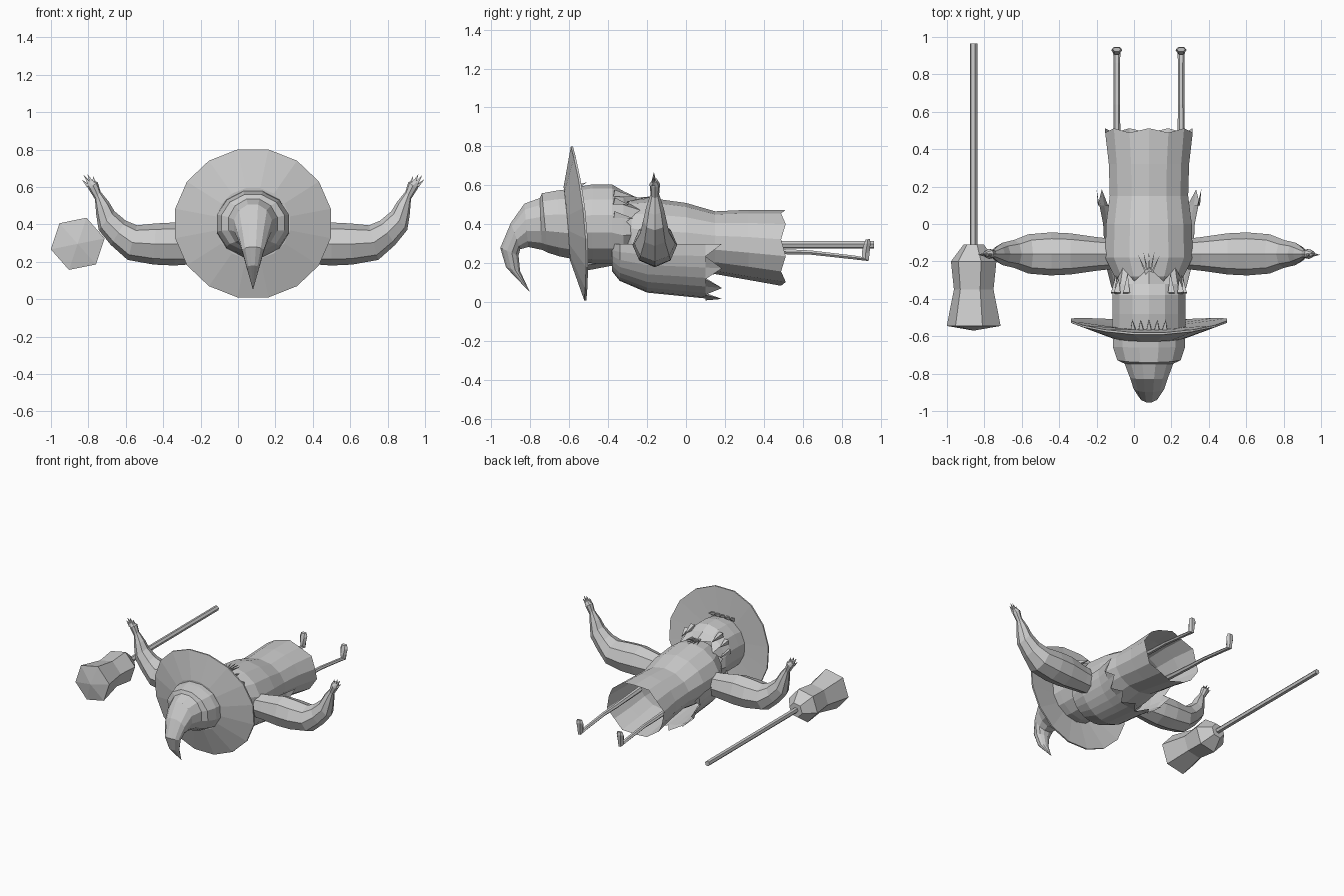
import bpy, bmesh
from math import sin, cos, pi
from mathutils import Vector

if "Cube" in bpy.data.objects:
    bpy.data.objects.remove(bpy.data.objects["Cube"])

CX = 0.08  # centre line of the figure

grey = bpy.data.materials.new("plain grey")
grey.use_nodes = True
COLOUR = (0.6, 0.6, 0.6, 1)
grey.diffuse_color = COLOUR
grey.node_tree.nodes["Principled BSDF"].inputs["Base Color"].default_value = COLOUR


def skin(name, rings, closed=True, cap_start=False, cap_end=False):
    """Bridge equal rings of points with quads."""
    bm = bmesh.new()
    loops = [[bm.verts.new(p) for p in ring] for ring in rings]
    n = len(loops[0])
    for a, b in zip(loops, loops[1:]):
        for i in range(n if closed else n - 1):
            j = (i + 1) % n
            bm.faces.new((a[i], a[j], b[j], b[i]))
    if cap_start:
        bm.faces.new(loops[0])
    if cap_end:
        bm.faces.new(loops[-1])
    bmesh.ops.remove_doubles(bm, verts=bm.verts, dist=0.0005)
    bmesh.ops.recalc_face_normals(bm, faces=bm.faces)
    mesh = bpy.data.meshes.new(name)
    bm.to_mesh(mesh)
    bm.free()
    mesh.materials.append(grey)
    obj = bpy.data.objects.new(name, mesh)
    bpy.context.collection.objects.link(obj)
    return obj


def section(upper, lower, side, n, turn=0.0):
    """Ellipse between two contour points, with a half width vector."""
    mid, half = (upper + lower) / 2, (upper - lower) / 2
    angles = [2 * pi * i / n + turn for i in range(n)]
    return [mid + half * sin(t) + side * cos(t) for t in angles]


def side_tube(name, rows, n, jag=0.0, **caps):
    """Tube along the body from side contours: y, z upper, y, z lower, half width."""
    rings = [section(Vector((CX, yu, zu)), Vector((CX, yl, zl)), Vector((w, 0, 0)), n, pi / n)
             for yu, zu, yl, zl, w in rows]
    for i, p in enumerate(rings[-1]):
        p.y += jag * (1 if i % 2 else -1)
    return skin(name, rings, **caps)


def spike(name, base, tip, r, n=4):
    base, tip = Vector(base), Vector(tip)
    d = (tip - base).normalized()
    a = d.orthogonal().normalized()
    b = d.cross(a)
    return skin(name, [section(base + a * r, base - a * r, b * r, n), [tip] * n], cap_start=True)


# Dress with an open ragged hem
side_tube("dress", [
    (-.34, .48, -.34, .22, .12), (-.28, .525, -.28, .15, .19),
    (-.18, .535, -.18, .10, .24), (0, .51, 0, .12, .235),
    (.15, .467, .15, .145, .215), (.32, .475, .32, .115, .22),
    (.50, .475, .50, .085, .24)], 14, jag=.012, cap_start=True)

# Head and hair, ending in ragged locks
side_tube("head", [
    (-.57, .59, -.55, .21, .2), (-.48, .605, -.48, .2, .2),
    (-.38, .605, -.38, .2, .2), (-.32, .57, -.32, .2, .195),
    (-.27, .53, -.27, .23, .18)], 14, jag=.035, cap_start=True)

# Hooked hat crown
side_tube("hat_crown", [
    (-.58, .59, -.55, .21, .2), (-.66, .58, -.65, .23, .2),
    (-.74, .565, -.71, .25, .175), (-.75, .54, -.74, .265, .135),
    (-.83, .51, -.81, .28, .105), (-.90, .41, -.85, .27, .085),
    (-.955, .28, -.858, .24, .06), (-.925, .18, -.85, .16, .035),
    (-.80, .05, -.80, .05, 0)], 12)


# Wide brim, tilted and swept back at its sides
def brim_ring(radius, y, bend):
    ring = []
    for i in range(16):
        t = 2 * pi * i / 16 + pi / 16
        k = radius / 0.42
        ring.append(Vector((CX + radius * 1.01 * cos(t),
                            y - .035 * k * sin(t) + bend * cos(t) ** 2,
                            .405 + radius * .96 * sin(t))))
    return ring


skin("hat_brim", [brim_ring(.17, -.55, 0), brim_ring(.42, -.547, .037),
                  brim_ring(.42, -.558, .037), brim_ring(.2, -.612, .005)],
     cap_start=True, cap_end=True)

# Cape hanging under the back, with a zigzag edge
cape = []
for y, w, drop in ((-.38, .15, .14), (-.34, .2, .19), (-.2, .235, .25),
                   (0, .245, .27), (.1, .265, .28), (.15, .28, .29)):
    ring = []
    for i in range(15):
        t = pi + pi * i / 14
        zig = (.035 if i % 2 == 0 else -.05) if y == .15 else 0
        ring.append(Vector((CX + w * cos(t), y + zig, .3 + drop * sin(t))))
    cape.append(ring)
skin("cape", cape, closed=False)

# Arms, hands, legs and feet, mirrored about the centre line
ARM = [  # x, z upper, x, z lower, half depth
    (.16, .36, .20, .20, .07), (.36, .385, .36, .19, .09), (.50, .41, .50, .18, .11),
    (.60, .405, .61, .185, .115), (.70, .395, .75, .21, .105), (.76, .42, .84, .29, .075),
    (.82, .47, .905, .37, .06), (.85, .52, .918, .45, .045), (.895, .575, .925, .535, .022),
    (.91, .625, .96, .59, .027), (.945, .64, .97, .615, .012)]
LEG = [  # y, z upper, y, z lower, half width
    (.2, .30, .2, .26, .022), (.5, .275, .5, .245, .019), (.64, .268, .64, .243, .017),
    (.86, .242, .87, .218, .017), (.9, .235, .94, .21, .02), (.9, .26, .945, .25, .022),
    (.91, .295, .95, .305, .03), (.92, .322, .945, .325, .022)]
FINGERS = ((.93, .63, .935, .657), (.945, .63, .965, .668),
           (.955, .62, .985, .663), (.96, .605, .995, .64))

for label, s in (("left", 1), ("right", -1)):
    def mx(x):
        return CX + s * (x - CX)

    skin(label + "_arm", [section(Vector((mx(xu), -.16, zu)), Vector((mx(xl), -.16, zl)),
                                  Vector((0, d, 0)), 8) for xu, zu, xl, zl, d in ARM],
         cap_start=True, cap_end=True)
    for x0, z0, x1, z1 in FINGERS:
        spike(label + "_finger", (mx(x0), -.165, z0), (mx(x1), -.165, z1), .012)
    x = mx(CX + .172)
    skin(label + "_leg", [section(Vector((x, yu, zu)), Vector((x, yl, zl)),
                                  Vector((w, 0, 0)), 6) for yu, zu, yl, zl, w in LEG],
         cap_start=True, cap_end=True)
    # Loose locks beside the head
    for dx, z, y in ((.185, .45, -.27), (.17, .52, -.29), (.12, .56, -.26)):
        spike(label + "_lock", (CX + s * dx, -.37, z), (CX + s * dx * .95, y, z - .02), .025)

# Chest tassel and fringe
for i in range(5):
    dx = (i - 2) * .03
    spike("tassel_strand", (CX + dx * .2, -.27, .53), (CX + dx, -.13 - abs(dx) * .5, .545), .008)
    spike("fringe_lock", (CX + dx * 1.4, -.57, .59), (CX + dx * 1.5, -.51, .615), .02)

# Broom: hexagonal bristle bundle and a thin stick
BX, BZ = -.857, .296


def broom_ring(y, r, n=6):
    angles = [2 * pi * i / n + .2 for i in range(n)]
    return [Vector((BX + r * cos(t), y, BZ + r * sin(t))) for t in angles]


skin("broom_bristles", [broom_ring(y, r) for y, r in (
    (-.57, 0), (-.545, .147), (-.35, .108), (-.2, .124), (-.11, .055))], cap_end=True)
skin("broom_stick", [broom_ring(-.15, .02), broom_ring(.965, .02)],
     cap_start=True, cap_end=True)
